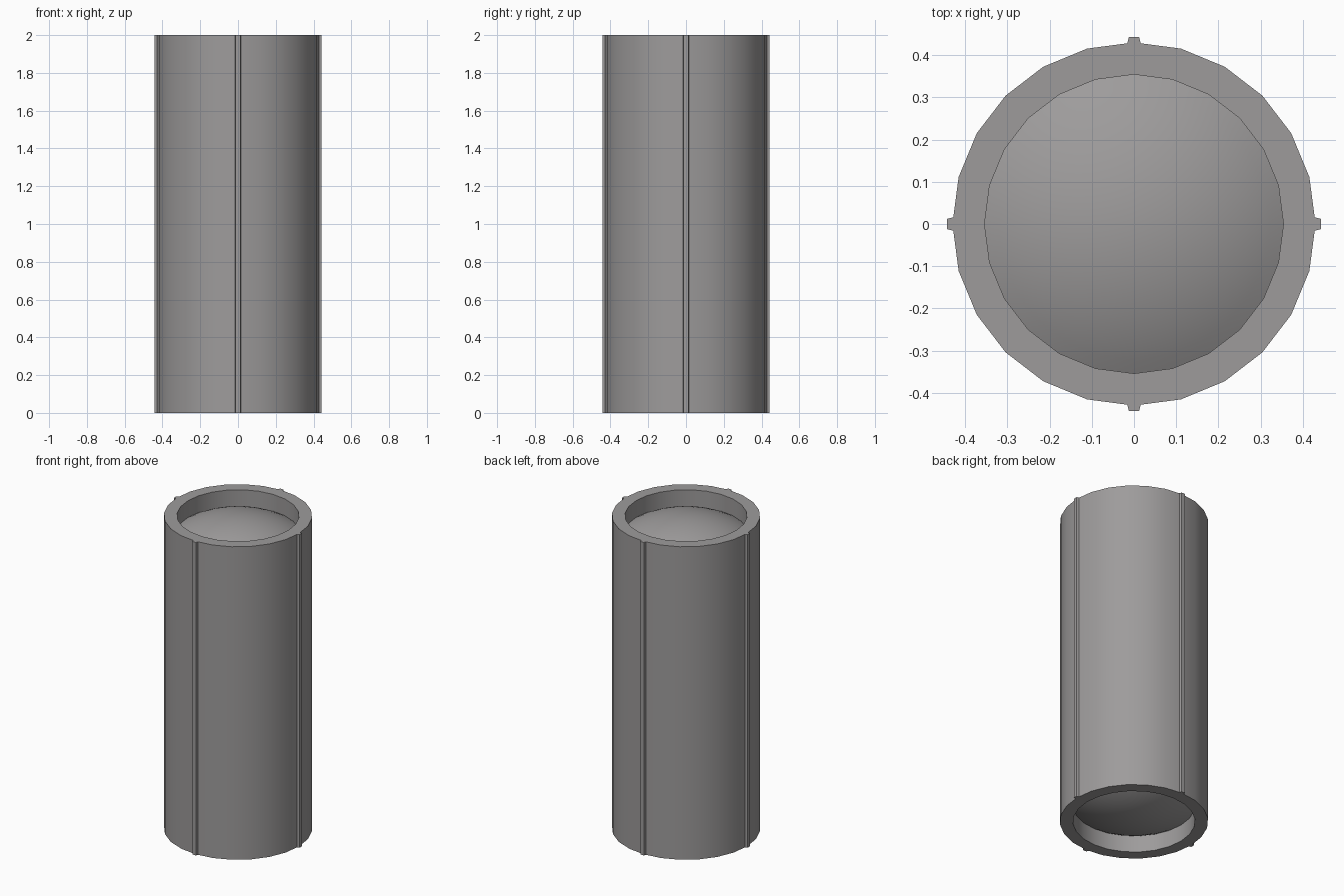
import bpy, bmesh, math
from mathutils import Vector

if "Cube" in bpy.data.objects:
    bpy.data.objects.remove(bpy.data.objects["Cube"])

H, R_OUT, R_IN, N = 2.0, 0.43, 0.354, 24
DOME_R, EDGE_DEPTH = 0.70, 0.107

grey = bpy.data.materials.new("warm grey")
grey.diffuse_color = (0.34, 0.33, 0.33, 1)
grey.use_nodes = True
grey.node_tree.nodes["Principled BSDF"].inputs["Base Color"].default_value = grey.diffuse_color


def finish(bm, name, angle):
    bmesh.ops.recalc_face_normals(bm, faces=bm.faces)
    mesh = bpy.data.meshes.new(name)
    bm.to_mesh(mesh)
    bm.free()
    obj = bpy.data.objects.new(name, mesh)
    bpy.context.collection.objects.link(obj)
    mesh.materials.append(grey)
    bpy.ops.object.select_all(action='DESELECT')
    obj.select_set(True)
    bpy.context.view_layer.objects.active = obj
    bpy.ops.object.shade_smooth_by_angle(angle=math.radians(angle))
    return obj


def polar(i, radius, side=0.0):
    """Point at step i, moved sideways along the tangent."""
    a = 2 * math.pi * i / N
    return (radius * math.cos(a) - side * math.sin(a),
            radius * math.sin(a) + side * math.cos(a))


# Tube wall with four raised ribs, as one ring profile extruded upwards
bm = bmesh.new()
rib = [(0.428, -0.016), (0.443, -0.012), (0.443, 0.012), (0.428, 0.016)]
steps = []
for i in range(N):
    outline = rib if i % (N // 4) == 0 else [(R_OUT, 0.0)]
    outer = [polar(i, r, s) for r, s in outline]
    inner = polar(i, R_IN)
    pair = lambda p: [bm.verts.new((p[0], p[1], z)) for z in (0, H)]
    steps.append(([pair(p) for p in outer], pair(inner)))

for i in range(N):
    outer, inner = steps[i]
    next_outer, next_inner = steps[(i + 1) % N]
    chain = outer + [next_outer[0]]
    for a, b in zip(chain, chain[1:]):                      # outside
        bm.faces.new((a[0], b[0], b[1], a[1]))
    bm.faces.new((next_inner[0], inner[0], inner[1], next_inner[1]))  # bore
    for k in (0, 1):                                        # rims
        bm.faces.new((outer[-1][k], next_outer[0][k], next_inner[k], inner[k]))
        if len(outer) > 1:
            bm.faces.new([p[k] for p in outer] + [inner[k]])
finish(bm, "ribbed_tube", 30)


# Shallow domed caps recessed in both ends
def dome(name, top):
    bm = bmesh.new()
    rings = 10
    max_a = math.asin(R_IN / DOME_R)
    edge_h = DOME_R * math.cos(max_a)
    rows = []
    for j in range(rings + 1):
        a = max_a * j / rings
        z = H - EDGE_DEPTH - edge_h + DOME_R * math.cos(a)
        z = z if top else H - z
        r = DOME_R * math.sin(a)
        if j == 0:
            rows.append([bm.verts.new((0, 0, z))] * N)
        else:
            rows.append([bm.verts.new((*polar(i, r), z)) for i in range(N)])
    for j in range(rings):
        for i in range(N):
            n = (i + 1) % N
            quad = [rows[j][i], rows[j + 1][i], rows[j + 1][n], rows[j][n]]
            bm.faces.new(quad[:3] if j == 0 else quad)
    obj = finish(bm, name, 40)
    # open sheet: make sure it faces out of the tube
    if (obj.data.polygons[0].normal.z > 0) != top:
        obj.data.flip_normals()


dome("top_dome", True)
dome("bottom_dome", False)
